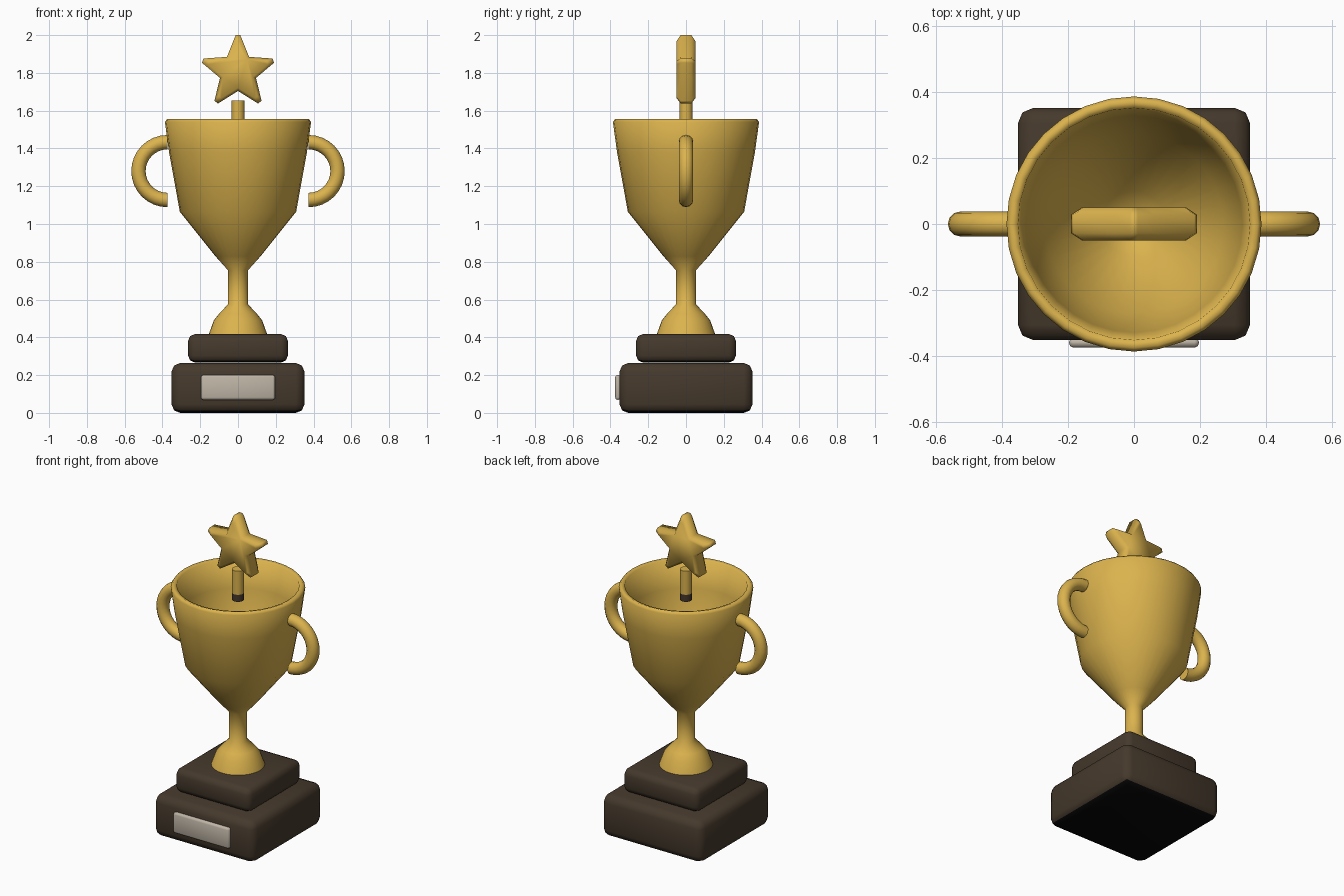
import bpy, bmesh, math

if "Cube" in bpy.data.objects:
    bpy.data.objects.remove(bpy.data.objects["Cube"], do_unlink=True)


def material(name, rgb):
    m = bpy.data.materials.new(name)
    m.use_nodes = True
    m.diffuse_color = (*rgb, 1)
    m.node_tree.nodes["Principled BSDF"].inputs["Base Color"].default_value = (*rgb, 1)
    return m


GOLD = material("gold", (0.71, 0.45, 0.075))
WOOD = material("dark wood", (0.06, 0.041, 0.025))
SILVER = material("plate silver", (0.52, 0.46, 0.38))
BLACK = material("underside black", (0.002, 0.002, 0.002))


def finish(name, bm, mats, angle=40):
    """Turn a bmesh into a named object shaded smooth with sharp edges kept."""
    mesh = bpy.data.meshes.new(name)
    bmesh.ops.recalc_face_normals(bm, faces=bm.faces)
    bm.to_mesh(mesh)
    bm.free()
    for mat in mats:
        mesh.materials.append(mat)
    ob = bpy.data.objects.new(name, mesh)
    bpy.context.collection.objects.link(ob)
    bpy.ops.object.select_all(action='DESELECT')
    ob.select_set(True)
    bpy.context.view_layer.objects.active = ob
    bpy.ops.object.shade_smooth_by_angle(angle=math.radians(angle))


def bridge(bm, rings):
    """Join rings of vertices with quads and cap both ends."""
    n = len(rings[0])
    for a, b in zip(rings, rings[1:]):
        for i in range(n):
            j = (i + 1) % n
            bm.faces.new((a[i], a[j], b[j], b[i]))
    bm.faces.new(rings[0])
    bm.faces.new(rings[-1])


def lathe(name, profile, mat, sides=32, angle=60):
    bm = bmesh.new()
    rings = []
    for r, z in profile:
        turn = [2 * math.pi * i / sides for i in range(sides)]
        rings.append([bm.verts.new((r * math.cos(t), r * math.sin(t), z)) for t in turn])
    bridge(bm, rings)
    finish(name, bm, [mat], angle)


def rounded_box(name, size, centre, bevel, mats):
    """Bevelled box; a second material, if given, covers the underside."""
    bm = bmesh.new()
    bmesh.ops.create_cube(bm, size=1)
    bmesh.ops.scale(bm, vec=size, verts=bm.verts)
    bmesh.ops.translate(bm, vec=centre, verts=bm.verts)
    bmesh.ops.bevel(bm, geom=bm.edges[:], offset=bevel, segments=2,
                    profile=0.5, affect='EDGES')
    bm.normal_update()
    for f in bm.faces:
        f.material_index = int(len(mats) > 1 and f.normal.z < -0.8)
    finish(name, bm, mats, 50)


# Two-tier plinth with black undersides and a blank front plate
rounded_box("lower_base", (0.704, 0.704, 0.264), (0, 0, 0.132), 0.046, [WOOD, BLACK])
rounded_box("upper_base", (0.528, 0.528, 0.15), (0, 0, 0.342), 0.036, [WOOD, BLACK])
rounded_box("front_plate", (0.394, 0.03, 0.132), (0, -0.36, 0.135), 0.013, [SILVER])

# Foot, stem and hollow bowl in one turned profile with a soft lip
outside = [(0.155, 0.415), (0.128, 0.49), (0.1, 0.525), (0.053, 0.575), (0.053, 0.755),
           (0.12, 0.83), (0.308, 1.065), (0.365, 1.38), (0.387, 1.54), (0.375, 1.557)]
inside = [(0.352, 1.55), (0.329, 1.38), (0.272, 1.1), (0.1, 0.88), (0.02, 0.82)]
lathe("cup", outside + inside, GOLD, angle=85)


# Half-ring handles on both sides
def handle(name, side, steps=16, sides=12, major=0.153, minor=0.038):
    bm = bmesh.new()
    rings = []
    for k in range(steps + 1):
        a = math.pi * (k / steps - 0.5)
        ring = []
        for i in range(sides):
            t = 2 * math.pi * i / sides
            d = major + minor * math.cos(t)
            ring.append(bm.verts.new((side * (0.374 + d * math.cos(a)),
                                      minor * math.sin(t), 1.28 + d * math.sin(a))))
        rings.append(ring)
    bridge(bm, rings)
    finish(name, bm, [GOLD])


handle("left_handle", 1)
handle("right_handle", -1)

# Short post below the star, with a dark lower collar
lathe("star_post", [(0.034, 1.505), (0.034, 1.655)], GOLD, 16)
lathe("post_collar", [(0.034, 1.46), (0.034, 1.505)], WOOD, 16)


# Five-pointed star with blunt tips and chamfered front and back rims
def star_outline():
    points = []
    for k in range(5):
        a = math.pi / 2 + k * 2 * math.pi / 5
        for r, da in ((0.197, -0.06), (0.197, 0.06), (0.1, math.pi / 5)):
            points.append((r * math.cos(a + da), r * math.sin(a + da)))
    return points


bm = bmesh.new()
rings = [[bm.verts.new((x * s, y, 1.804 + z * s)) for x, z in star_outline()]
         for y, s in ((-0.05, 0.83), (-0.028, 1), (0.028, 1), (0.05, 0.83))]
bridge(bm, rings)
finish("star", bm, [GOLD], 65)
